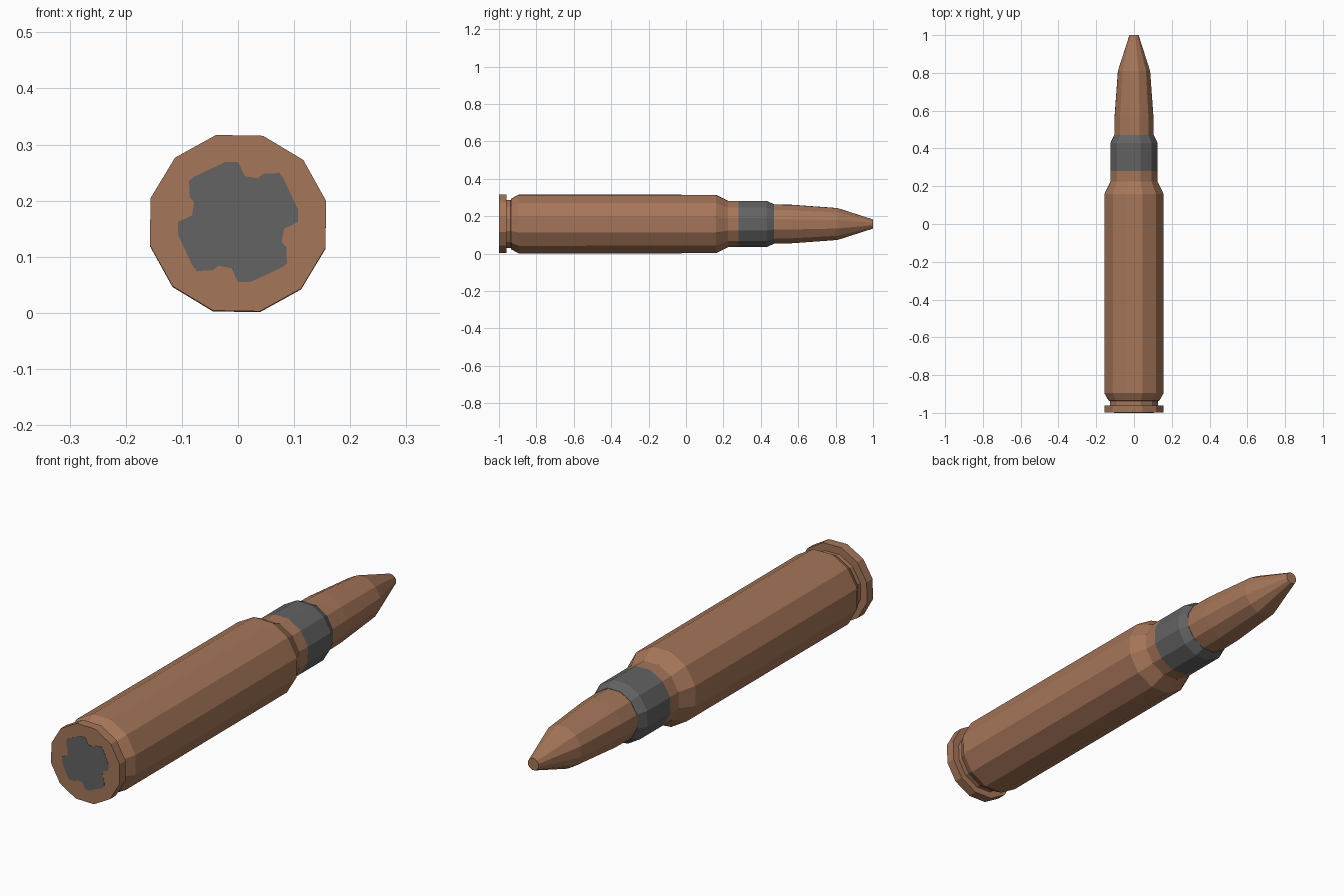
import bpy, bmesh, math

if "Cube" in bpy.data.objects:
    bpy.data.objects.remove(bpy.data.objects["Cube"])

SIDES = 12
TURN = math.radians(14)   # twist of the 12-gon about the long axis


def material(name, rgb):
    m = bpy.data.materials.new(name)
    m.diffuse_color = (*rgb, 1)
    m.use_nodes = True
    m.node_tree.nodes["Principled BSDF"].inputs["Base Color"].default_value = m.diffuse_color
    return m


copper = material("copper brown", (0.38, 0.18, 0.10))
grey = material("dark grey", (0.125, 0.125, 0.125))


def finish(name, bm, mats):
    bmesh.ops.recalc_face_normals(bm, faces=bm.faces)
    mesh = bpy.data.meshes.new(name)
    bm.to_mesh(mesh)
    bm.free()
    for m in mats:
        mesh.materials.append(m)
    ob = bpy.data.objects.new(name, mesh)
    bpy.context.collection.objects.link(ob)
    return ob


def lathe(name, profile, zc, band=None):
    """Capped 12-sided turning along y from (y, radius) pairs."""
    bm = bmesh.new()
    rings = []
    for y, r in profile:
        angles = [TURN + math.tau * k / SIDES for k in range(SIDES)]
        rings.append([bm.verts.new((r * math.cos(a), y, zc + r * math.sin(a))) for a in angles])
    for a, b in zip(rings, rings[1:]):
        for k in range(SIDES):
            n = (k + 1) % SIDES
            f = bm.faces.new((a[k], a[n], b[n], b[k]))
            if band and f.calc_center_median().y > band:
                f.material_index = 1
    bm.faces.new(rings[0])
    f = bm.faces.new(rings[-1])
    f.material_index = 1 if band else 0
    return finish(name, bm, [copper, grey])


# Case: rim, groove, long body, shoulder and neck with the grey band
lathe("rim", [(-0.999, 0.162), (-0.96, 0.162)], 0.160)
lathe("case", [(-0.97, 0.132), (-0.937, 0.132), (-0.935, 0.139), (-0.895, 0.162),
               (0.16, 0.161), (0.225, 0.128), (0.28, 0.128), (0.43, 0.128),
               (0.47, 0.109)], 0.1585, band=0.28)

# Pointed front part
lathe("pointed_tip", [(0.45, 0.108), (0.57, 0.106), (0.81, 0.088), (1.0, 0.025)], 0.1585)

# Grey notched disc on the base: one quarter outline turned four times
quarter = [(-0.088, 0.073), (-0.078, 0.081), (-0.022, 0.107), (0.0, 0.107),
           (0.012, 0.082), (0.035, 0.078), (0.045, 0.086), (0.068, 0.087)]
bm = bmesh.new()
outline = []
for k in range(4):
    c, s = math.cos(k * math.pi / 2), math.sin(k * math.pi / 2)
    outline += [bm.verts.new((x * c + z * s, -1.0, 0.162 - x * s + z * c)) for x, z in quarter]
face = bm.faces.new(outline)
ext = bmesh.ops.extrude_face_region(bm, geom=[face], use_keep_orig=True)
for v in ext["geom"]:
    if isinstance(v, bmesh.types.BMVert):
        v.co.y += 0.002
bmesh.ops.recalc_face_normals(bm, faces=bm.faces)
bmesh.ops.triangulate(bm, faces=bm.faces)
finish("base_disc", bm, [grey])
